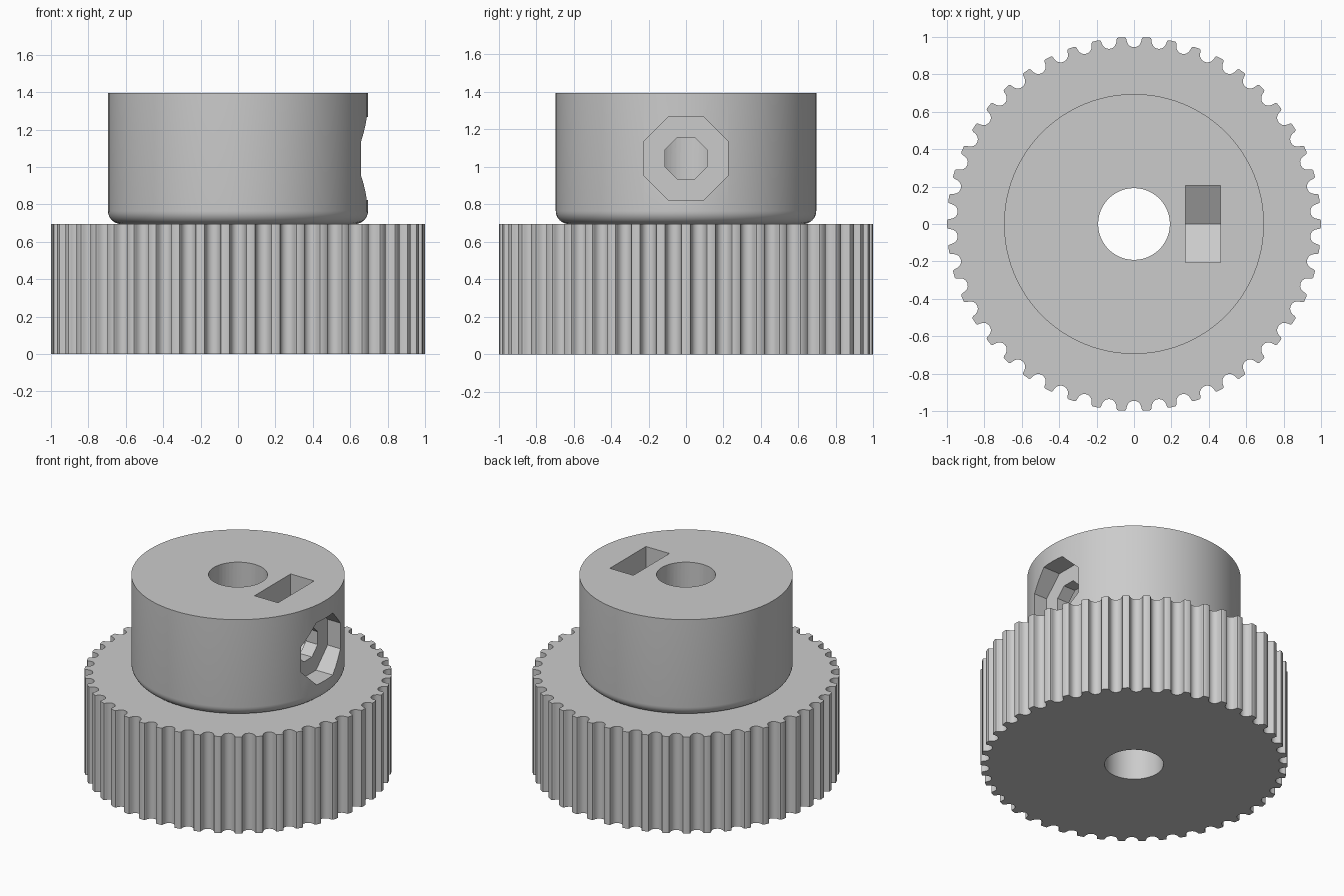
import bpy, bmesh, math
from mathutils import Matrix, Vector

old = bpy.data.objects.get("Cube")
if old:
    bpy.data.objects.remove(old, do_unlink=True)

TEETH = 46
GEAR_H, TOP_Z = 0.695, 1.395
HUB_R, FILLET, BORE_R = 0.695, 0.07, 0.192
SCREW_Z = 1.045

grey = bpy.data.materials.new("plain grey")
grey.use_nodes = True
COLOUR = (0.6, 0.6, 0.6, 1)
grey.diffuse_color = COLOUR
grey.node_tree.nodes["Principled BSDF"].inputs["Base Color"].default_value = COLOUR


def finish(name, bm):
    bmesh.ops.recalc_face_normals(bm, faces=bm.faces)
    mesh = bpy.data.meshes.new(name)
    bm.to_mesh(mesh)
    bm.free()
    mesh.materials.append(grey)
    obj = bpy.data.objects.new(name, mesh)
    bpy.context.collection.objects.link(obj)
    return obj


def prism(name, outline, offset):
    """Closed outline of 3D points extruded along an offset."""
    bm = bmesh.new()
    face = bm.faces.new([bm.verts.new(p) for p in outline])
    new = bmesh.ops.extrude_face_region(bm, geom=[face], use_keep_orig=True)
    moved = [g for g in new["geom"] if isinstance(g, bmesh.types.BMVert)]
    bmesh.ops.translate(bm, vec=offset, verts=moved)
    return finish(name, bm)


def ring(radius, count, turn=0.0):
    return [(radius * math.cos(turn + math.tau * i / count),
             radius * math.sin(turn + math.tau * i / count)) for i in range(count)]


def combine(target, other, operation):
    mod = target.modifiers.new(operation, 'BOOLEAN')
    mod.operation, mod.solver, mod.object = operation, 'EXACT', other
    graph = bpy.context.evaluated_depsgraph_get()
    mesh = bpy.data.meshes.new_from_object(target.evaluated_get(graph))
    target.modifiers.clear()
    target.data = mesh
    bpy.data.objects.remove(other, do_unlink=True)


# Toothed wheel: half of one groove as (half width, depth), mirrored and repeated
half = [(0.0519, 0), (0.045, 0.0026), (0.0416, 0.0091), (0.0402, 0.0166),
        (0.0381, 0.0238), (0.0351, 0.0308), (0.0314, 0.0375), (0.0249, 0.0443),
        (0.0173, 0.0492), (0.0088, 0.0521)]
groove = half + [(0, 0.0531)] + [(-w, d) for w, d in reversed(half)]
rim = math.sqrt(1 - half[0][0] ** 2)
outline = []
for i in range(TEETH):
    spin = Matrix.Rotation(math.tau * i / TEETH, 3, 'Z')
    outline += [spin @ Vector((w, rim - d, 0)) for w, d in groove]
pulley = prism("toothed_pulley", outline, (0, 0, GEAR_H))

# Hub: rounded lower edge, turned about the axis, sunk a little into the wheel
profile = [(0, GEAR_H - 0.1), (HUB_R - FILLET, GEAR_H - 0.1)]
for i in range(9):
    a = math.pi / 2 * i / 8
    profile.append((HUB_R - FILLET + FILLET * math.sin(a),
                    GEAR_H + FILLET - FILLET * math.cos(a)))
profile += [(HUB_R, TOP_Z), (0, TOP_Z)]
bm = bmesh.new()
verts = [bm.verts.new((r, 0, z)) for r, z in profile]
edges = [bm.edges.new(pair) for pair in zip(verts, verts[1:])]
bmesh.ops.spin(bm, geom=verts + edges, cent=(0, 0, 0), axis=(0, 0, 1),
               angle=math.tau, steps=96, use_duplicate=False)
bmesh.ops.remove_doubles(bm, verts=bm.verts, dist=0.0001)
combine(pulley, finish("hub", bm), 'UNION')

# Shaft bore
bore = prism("bore", [(x, y, -0.1) for x, y in ring(BORE_R, 48)], (0, 0, 2))
combine(pulley, bore, 'DIFFERENCE')


# Octagonal screw hole and its wider recess on the left side
def octagon(name, apothem, x0, x1):
    pts = ring(apothem / math.cos(math.pi / 8), 8, math.pi / 8)
    return prism(name, [(x0, y, SCREW_Z + z) for y, z in pts], (x1 - x0, 0, 0))


combine(pulley, octagon("screw_hole", 0.111, 0.05, 0.8), 'DIFFERENCE')
combine(pulley, octagon("screw_recess", 0.223, 0.556, 0.8), 'DIFFERENCE')

# Nut slot: open at the top, pointed at the bottom like a hexagon
w, low = 0.205, 0.205 / math.sqrt(3)
slot = [(-w, TOP_Z + 0.1), (-w, SCREW_Z - low), (0, SCREW_Z - 2 * low),
        (w, SCREW_Z - low), (w, TOP_Z + 0.1)]
combine(pulley, prism("nut_slot", [(0.275, y, z) for y, z in slot], (0.187, 0, 0)),
        'DIFFERENCE')

# Smooth round walls, sharp edges
bpy.ops.object.select_all(action='DESELECT')
pulley.select_set(True)
bpy.context.view_layer.objects.active = pulley
bpy.ops.object.shade_smooth_by_angle(angle=math.radians(30))
